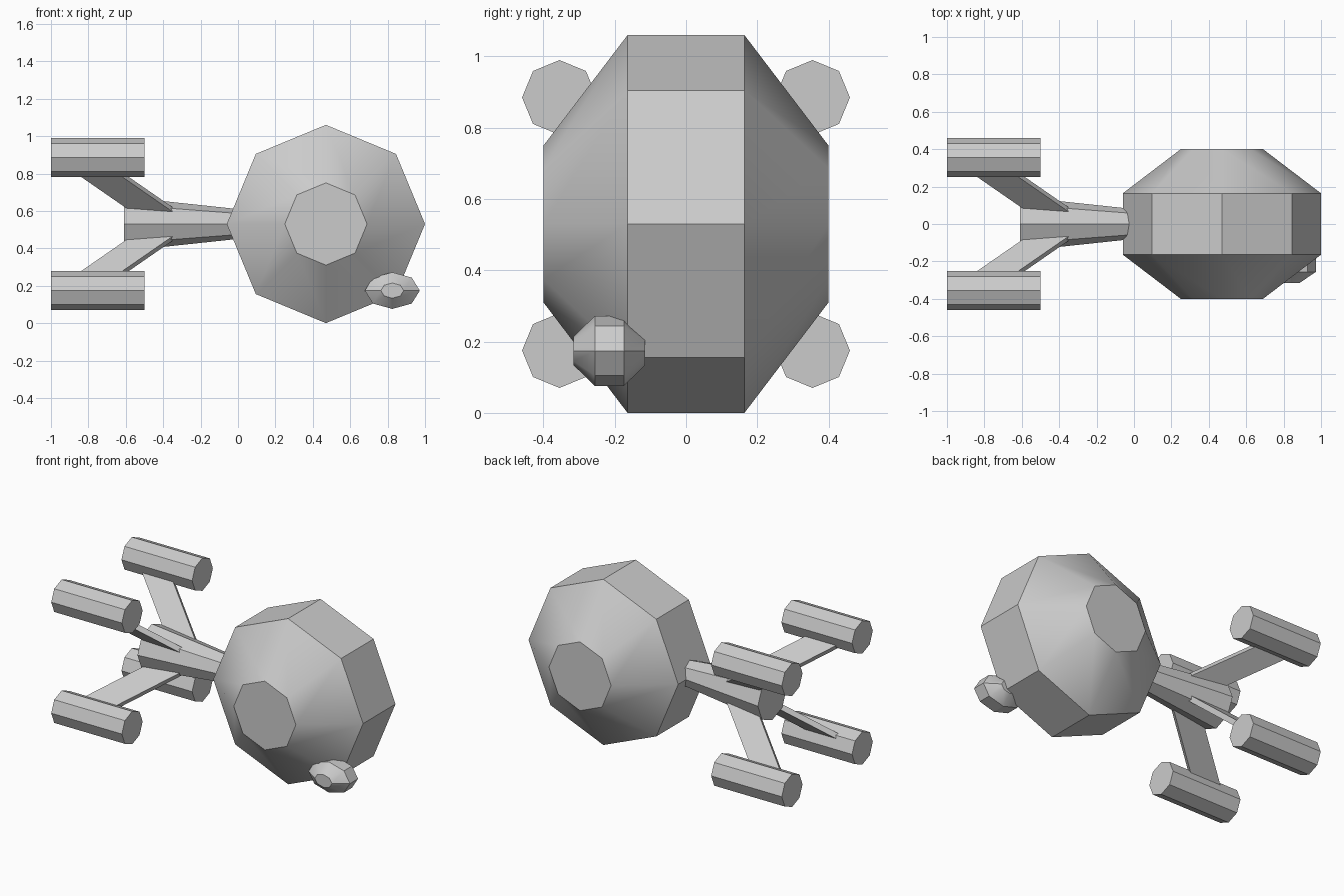
import bpy, bmesh
from math import sin, cos, pi, radians
from mathutils import Vector

default = bpy.data.objects.get("Cube")
if default:
    bpy.data.objects.remove(default)

grey = bpy.data.materials.new("plain_grey")
grey.use_nodes = True
tone = (0.6, 0.6, 0.6, 1)
grey.diffuse_color = tone
grey.node_tree.nodes["Principled BSDF"].inputs["Base Color"].default_value = tone


def finish(name, bm, smooth=False):
    bmesh.ops.recalc_face_normals(bm, faces=bm.faces)
    mesh = bpy.data.meshes.new(name)
    bm.to_mesh(mesh)
    bm.free()
    obj = bpy.data.objects.new(name, mesh)
    bpy.context.collection.objects.link(obj)
    mesh.materials.append(grey)
    if smooth:
        bpy.ops.object.select_all(action='DESELECT')
        obj.select_set(True)
        bpy.context.view_layer.objects.active = obj
        bpy.ops.object.shade_smooth_by_angle(angle=radians(30))
    return obj


def loft(name, rings, smooth=False):
    """Skin a list of equal-length point rings and cap both ends."""
    bm = bmesh.new()
    rows = [[bm.verts.new(p) for p in ring] for ring in rings]
    n = len(rows[0])
    for a, b in zip(rows, rows[1:]):
        for i in range(n):
            j = (i + 1) % n
            bm.faces.new((a[i], a[j], b[j], b[i]))
    bm.faces.new(rows[0])
    bm.faces.new(rows[-1])
    return finish(name, bm, smooth)


OCTAGON = [(cos(i * pi / 4), sin(i * pi / 4)) for i in range(8)]


def drum(name, center, rx, ry, rz):
    """Eight-sided drum along y with bevelled ends."""
    profile = [(-1, 0.415), (-0.41, 1), (0.41, 1), (1, 0.415)]
    loft(name, [[Vector(center) + Vector((rx * r * c, ry * y, rz * r * s))
                 for c, s in OCTAGON] for y, r in profile], smooth=True)


def tube(name, y, z, ends):
    """Eight-sided tube along x; ends are (x, radius)."""
    loft(name, [[(x, y + r * c, z + r * s) for c, s in OCTAGON] for x, r in ends])


# Main hull and the small pod on its lower front edge
MID = 0.53
drum("main_hull", (0.47, 0, MID), 0.53, 0.4, 0.53)
drum("small_pod", (0.825, -0.215, 0.174), 0.147, 0.1, 0.098)

# Tapered tail boom
tube("tail_boom", 0, MID, [(-0.61, 0.145), (0.1, 0.069)])

# Four engines, each on a swept flat strut
for side, sy in (("left_back", 1), ("right_front", -1)):
    for level, sz in (("upper", 1), ("lower", -1)):
        tube(f"{level}_{side}_engine", sy * 0.355, MID + sz * 0.355,
             [(-1, 0.105), (-0.5, 0.105)])
        rings = []
        for reach, x0, x1 in ((0.05, -0.53, -0.31), (0.32, -0.92, -0.7)):
            t = 0.012  # half thickness across the diagonal
            rings.append([(x, sy * (reach + d), MID + sz * (reach - d))
                          for x, d in ((x0, -t), (x1, -t), (x1, t), (x0, t))])
        loft(f"{level}_{side}_strut", rings)
